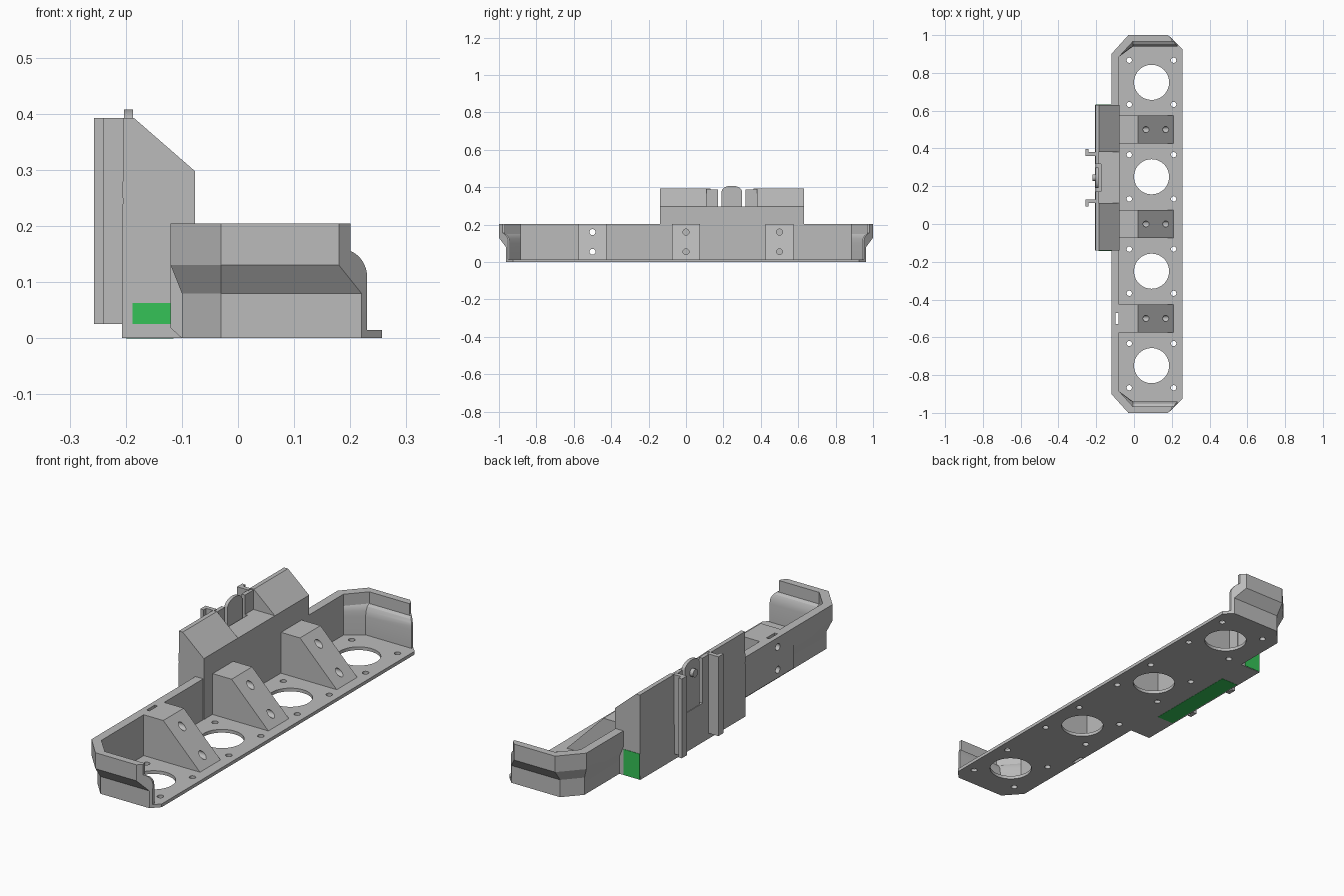
import bpy, bmesh, math
from mathutils import Matrix, Vector

if "Cube" in bpy.data.objects:
    bpy.data.objects.remove(bpy.data.objects["Cube"])


def material(name, rgb):
    m = bpy.data.materials.new(name)
    m.diffuse_color = (*rgb, 1)
    m.use_nodes = True
    m.node_tree.nodes["Principled BSDF"].inputs["Base Color"].default_value = m.diffuse_color
    return m


GREY = material("grey plastic", (0.5, 0.5, 0.5))
GREEN = material("green board", (0.035, 0.54, 0.095))


def finish(name, bm, mat=GREY):
    bmesh.ops.recalc_face_normals(bm, faces=bm.faces)
    me = bpy.data.meshes.new(name)
    bm.to_mesh(me)
    bm.free()
    me.materials.append(mat)
    ob = bpy.data.objects.new(name, me)
    bpy.context.collection.objects.link(ob)
    return ob


def loft(name, layers, mat=GREY):
    """Closed solid through matching rings of 3D points."""
    bm = bmesh.new()
    rings = [[bm.verts.new(p) for p in ring] for ring in layers]
    n = len(rings[0])
    for a, b in zip(rings, rings[1:]):
        for i in range(n):
            bm.faces.new((a[i], a[(i + 1) % n], b[(i + 1) % n], b[i]))
    bm.faces.new(rings[0][::-1])
    bm.faces.new(rings[-1])
    return finish(name, bm, mat)


def box(name, x0, x1, y0, y1, z0, z1, mat=GREY):
    return loft(name, [[(x0, y0, z), (x1, y0, z), (x1, y1, z), (x0, y1, z)]
                       for z in (z0, z1)], mat)


def prism_y(name, pts, y0, y1):
    return loft(name, [[(x, y, z) for x, z in pts] for y in (y0, y1)])


def rods(name, spots, r, length, axis="Z", seg=24):
    """Several parallel cylinders in one mesh."""
    bm = bmesh.new()
    rot = Matrix.Rotation(math.pi / 2, 4, "Y") if axis == "X" else Matrix()
    for p in spots:
        bmesh.ops.create_cone(bm, cap_ends=True, segments=seg, radius1=r, radius2=r,
                              depth=length, matrix=Matrix.Translation(Vector(p)) @ rot)
    return finish(name, bm)


def boolean(ob, cutter, op="DIFFERENCE", keep=False):
    mod = ob.modifiers.new("bool", "BOOLEAN")
    mod.operation, mod.object, mod.solver = op, cutter, "EXACT"
    dg = bpy.context.evaluated_depsgraph_get()
    dg.update()
    me = bpy.data.meshes.new_from_object(ob.evaluated_get(dg))
    ob.modifiers.clear()
    ob.data = me
    if not keep:
        bpy.data.objects.remove(cutter)


def outline(z, side, ys, cx, ye, rx, right, yr):
    """Plan ring of the tray with chamfered corners."""
    half = [(side, ys), (cx, ye), (rx, ye), (right, yr)]
    return [(x, y, z) for x, y in half] + [(x, -y, z) for x, y in half[::-1]]


# Tray: flared outer body, hollowed and open to the right
low = (-0.10, 0.885, -0.03, 0.963, 0.22, 0.257, 0.925)
high = (-0.12, 0.90, -0.03, 1.0, 0.18, 0.257, 0.925)
tray = loft("tray", [outline(0, *low), outline(0.08, *low),
                     outline(0.13, *high), outline(0.204, *high)])
wall = prism_y("back_wall", [(-0.1, 0), (-0.12, 0.018), (-0.12, 0.19), (-0.09, 0.19),
                             (-0.09, 0)], -0.62, 0.62)
boolean(tray, wall, "UNION")
rings = []
for z, ye in [(0.015, 0.94), (0.10, 0.94), (0.125, 0.944), (0.142, 0.953), (0.15, 0.967), (0.3, 0.967)]:
    rings.append(outline(z, -0.08, 0.885, -0.005, ye, 0.3, 0.4, ye))
boolean(tray, loft("cavity", rings))
# Rounded open edge of the end walls
arc = [(0.18 + 0.05 * math.cos(a), 0.11 + 0.05 * math.sin(a))
       for a in [math.radians(66 * i / 8) for i in range(9)]]
boolean(tray, prism_y("edge_cut", [(0.4, 0.015), (0.23, 0.015)] + arc + [(0.2, 0.3), (0.4, 0.3)],
                      -1.2, 1.2))
# Round openings, mounting holes and cable slot
boolean(tray, rods("openings", [(0.093, y, 0) for y in (-0.75, -0.25, 0.25, 0.75)], 0.093, 0.1, seg=48))
boolean(tray, rods("mount_holes", [(x, c + d, 0) for x in (-0.025, 0.21)
                                   for c in (-0.75, -0.25, 0.25, 0.75)
                                   for d in (-0.117, 0.117)], 0.014, 0.1))
boolean(tray, box("slot", -0.097, -0.083, -0.53, -0.47, -0.1, 0.4))

# Sloped brackets with two bores each
bores = rods("bore_cutter", [(0.05, y, z) for y in (-0.5, 0, 0.5) for z in (0.055, 0.16)],
             0.016, 0.6, "X")
boolean(tray, bores, keep=True)
for y in (-0.5, 0, 0.5):
    rib = prism_y("sloped_bracket", [(-0.081, 0.01), (0.208, 0.01), (0.208, 0.015),
                                     (0.02, 0.204), (-0.081, 0.204)], y - 0.075, y + 0.075)
    boolean(rib, bores, keep=True)
bpy.data.objects.remove(bores)

# Rear housing: low body plus two wedge-topped ends
Y0, Y1, MID = -0.14, 0.63, 0.245
housing = prism_y("housing", [(-0.207, 0), (-0.1, 0), (-0.1, 0.016), (-0.077, 0.016),
                              (-0.077, 0.298), (-0.205, 0.298)], Y0, Y1)
for a, b in ((Y0, 0.11), (0.38, Y1)):
    boolean(housing, prism_y("wedge", [(-0.2055, 0.25), (-0.077, 0.25), (-0.077, 0.298),
                                       (-0.185, 0.392), (-0.205, 0.392)], a, b), "UNION")
boolean(housing, box("pocket", -0.3, -0.175, 0.172, 0.318, 0.18, 0.5))

# Thin panels beside the latch
for s in (-1, 1):
    a, b = sorted((MID + s * 0.073, MID + s * 0.136))
    box("latch_side_panel", -0.205, -0.187, a, b, 0.28, 0.388)

# Latch tab with rounded top and a button
top = [(MID + 0.054 * math.cos(a), 0.378 + 0.03 * math.sin(a))
       for a in [math.pi * i / 16 for i in range(17)]]
ring = [(MID - 0.054, 0.17), (MID + 0.054, 0.17)] + top
loft("latch_tab", [[(x, y, z) for y, z in ring] for x in (-0.203, -0.187)])
rods("latch_button", [(-0.21, MID, 0.35)], 0.018, 0.02, "X")

# Two L-shaped rails on the back
for s in (-1, 1):
    pts = [(-0.2, 0.115), (-0.2, 0.135), (-0.24, 0.135), (-0.24, 0.153), (-0.257, 0.153), (-0.257, 0.115)]
    loft("rail", [[(x, MID + s * d, z) for x, d in pts] for z in (0.025, 0.392)])

# Green board showing at both ends and below
box("board_end_far", -0.205, -0.122, Y1 - 0.004, Y1 + 0.002, 0.002, 0.12, GREEN)
box("board_end_near", -0.188, -0.12, Y0 - 0.002, Y0 + 0.004, 0.025, 0.063, GREEN)
box("board_underside", -0.2, -0.115, 0.03, 0.48, -0.001, 0.004, GREEN)

# Smooth the round surfaces, keep edges sharp
for ob in bpy.context.scene.objects:
    ob.select_set(True)
    bpy.context.view_layer.objects.active = ob
bpy.ops.object.shade_smooth_by_angle(angle=math.radians(25))
